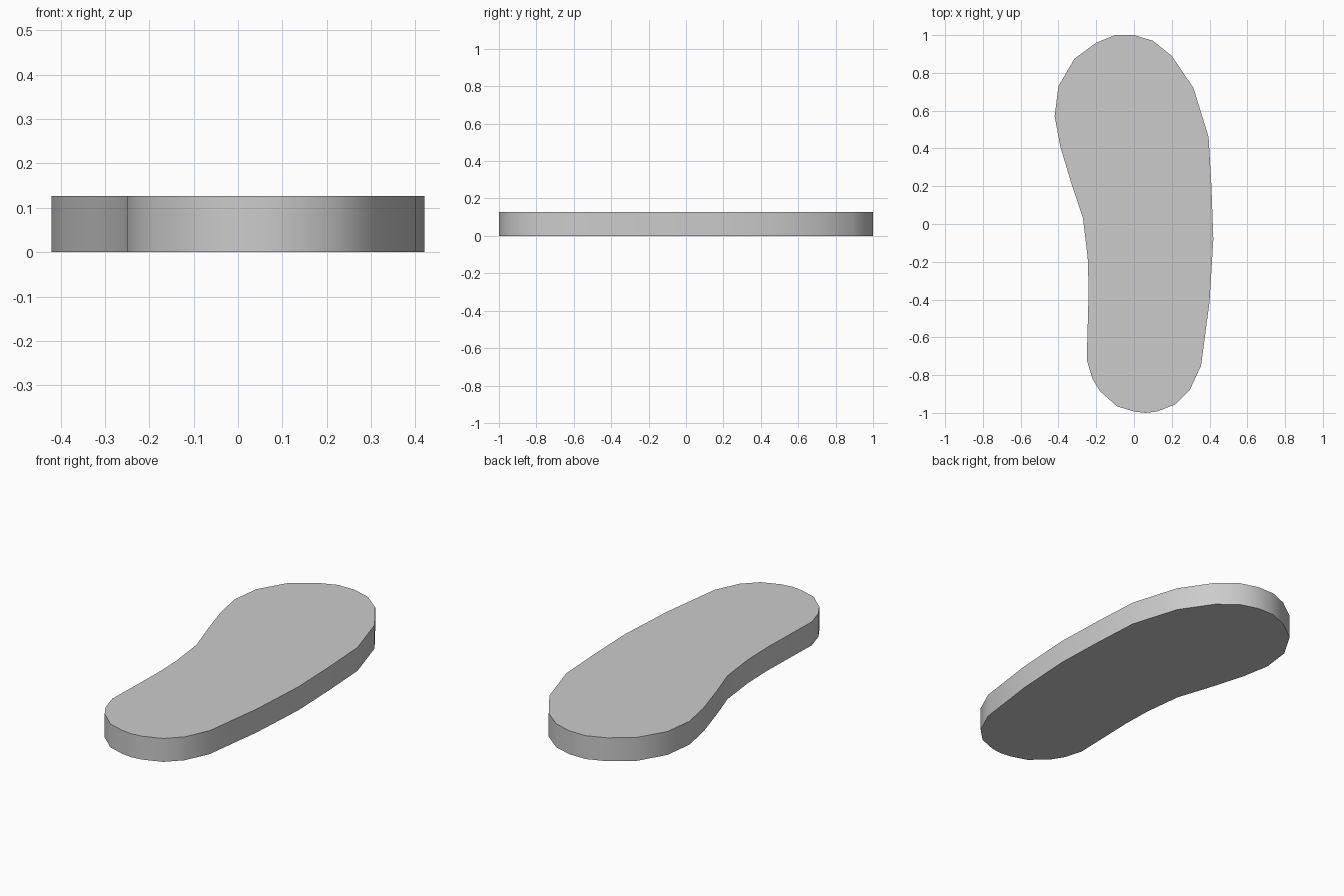
import bpy, bmesh

if "Cube" in bpy.data.objects:
    bpy.data.objects.remove(bpy.data.objects["Cube"])

HEIGHT = 0.127

# Sole outline, clockwise from the toe
OUTLINE = [
    (-0.10, 1.00), (0.00, 1.00), (0.10, 0.97), (0.20, 0.89), (0.315, 0.72),
    (0.395, 0.46), (0.41, 0.20), (0.42, -0.08), (0.40, -0.41), (0.355, -0.75),
    (0.295, -0.88), (0.22, -0.955), (0.12, -0.993), (0.06, -1.00), (0.00, -0.993),
    (-0.09, -0.965), (-0.18, -0.885), (-0.22, -0.82), (-0.25, -0.72),
    (-0.24, -0.35), (-0.245, -0.18), (-0.27, 0.03), (-0.33, 0.21),
    (-0.39, 0.41), (-0.42, 0.57), (-0.40, 0.73), (-0.315, 0.875), (-0.20, 0.96),
]

# Extrude the outline into a flat slab
bm = bmesh.new()
base = bm.faces.new([bm.verts.new((x, y, 0)) for x, y in OUTLINE])
top = bmesh.ops.extrude_face_region(bm, geom=[base], use_keep_orig=True)
bmesh.ops.translate(bm, vec=(0, 0, HEIGHT),
                    verts=[g for g in top["geom"] if isinstance(g, bmesh.types.BMVert)])
bmesh.ops.recalc_face_normals(bm, faces=bm.faces)
mesh = bpy.data.meshes.new("shoe_sole")
bm.to_mesh(mesh)
bm.free()

sole = bpy.data.objects.new("shoe_sole", mesh)
bpy.context.collection.objects.link(sole)

# Smooth rim, crisp top and bottom edges
bpy.context.view_layer.objects.active = sole
sole.select_set(True)
bpy.ops.object.shade_smooth_by_angle(angle=0.5236)
